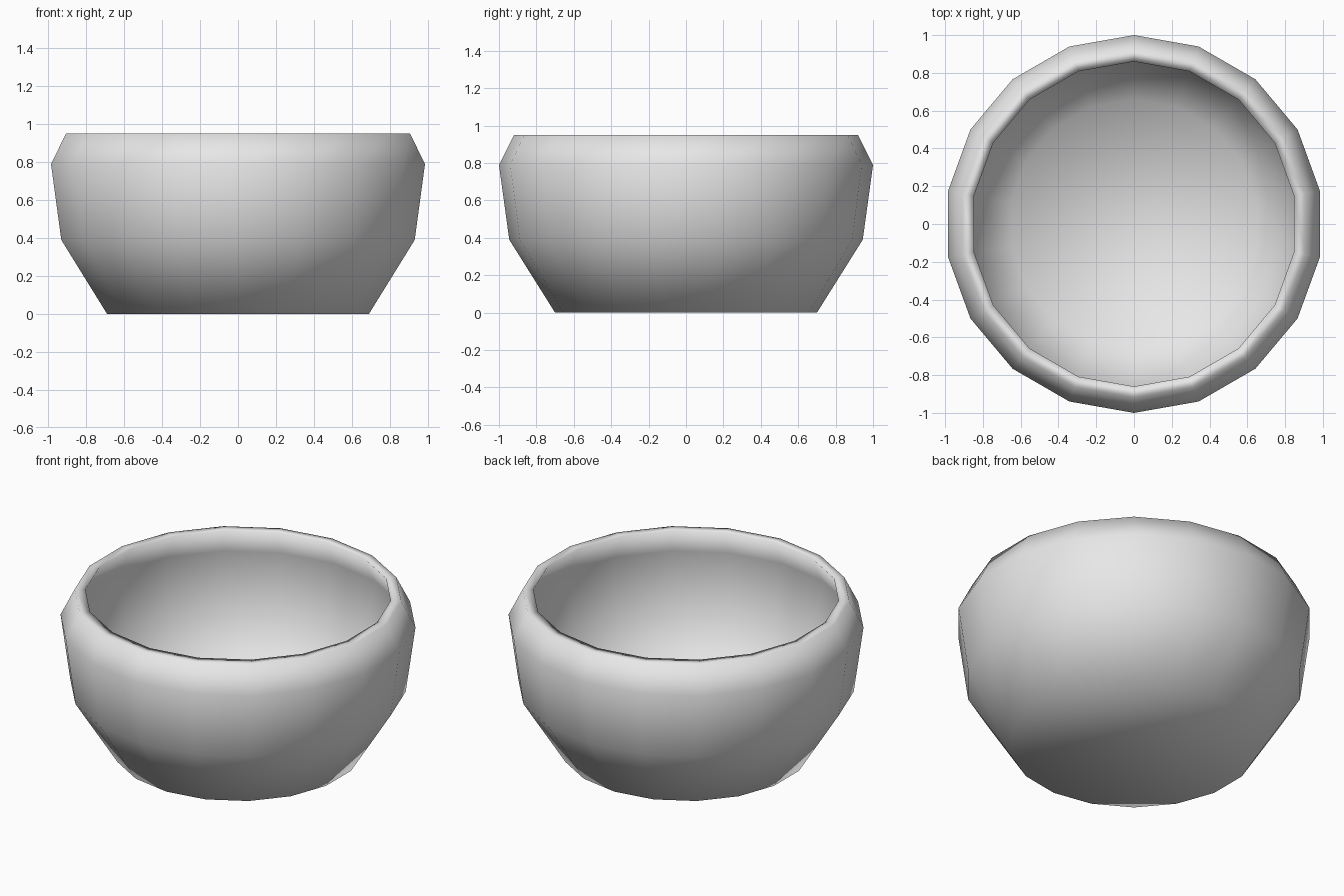
import bpy
import bmesh
import math

cube = bpy.data.objects.get("Cube")
if cube:
    bpy.data.objects.remove(cube, do_unlink=True)

SIDES = 18

# Radius and height, from the foot up the outside, over the rim and down inside
PROFILE = [
    (0.70, 0.00), (0.945, 0.39), (1.00, 0.79), (0.92, 0.95),
    (0.86, 0.95), (0.935, 0.79), (0.88, 0.41), (0.66, 0.06),
]


def make_material(name, color):
    mat = bpy.data.materials.new(name)
    mat.use_nodes = True
    mat.diffuse_color = color
    mat.node_tree.nodes["Principled BSDF"].inputs["Base Color"].default_value = color
    return mat


def add_ring(bm, radius, height):
    angles = [math.radians(90) + math.tau * i / SIDES for i in range(SIDES)]
    return [bm.verts.new((radius * math.cos(a), radius * math.sin(a), height))
            for a in angles]


def lathe(name, profile, mat):
    bm = bmesh.new()
    rings = [add_ring(bm, r, z) for r, z in profile]
    for low, high in zip(rings, rings[1:]):
        for i in range(SIDES):
            j = (i + 1) % SIDES
            bm.faces.new((low[i], low[j], high[j], high[i]))
    # Foot and inner floor
    bm.faces.new(rings[0][::-1])
    bm.faces.new(rings[-1])
    bmesh.ops.recalc_face_normals(bm, faces=bm.faces)
    for face in bm.faces:
        face.smooth = True
    mesh = bpy.data.meshes.new(name)
    bm.to_mesh(mesh)
    bm.free()
    mesh.materials.append(mat)
    obj = bpy.data.objects.new(name, mesh)
    bpy.context.collection.objects.link(obj)
    return obj


# Bowl with a thin wall and an inward-leaning lip
lathe("bowl", PROFILE, make_material("light grey", (0.8, 0.8, 0.8, 1.0)))
